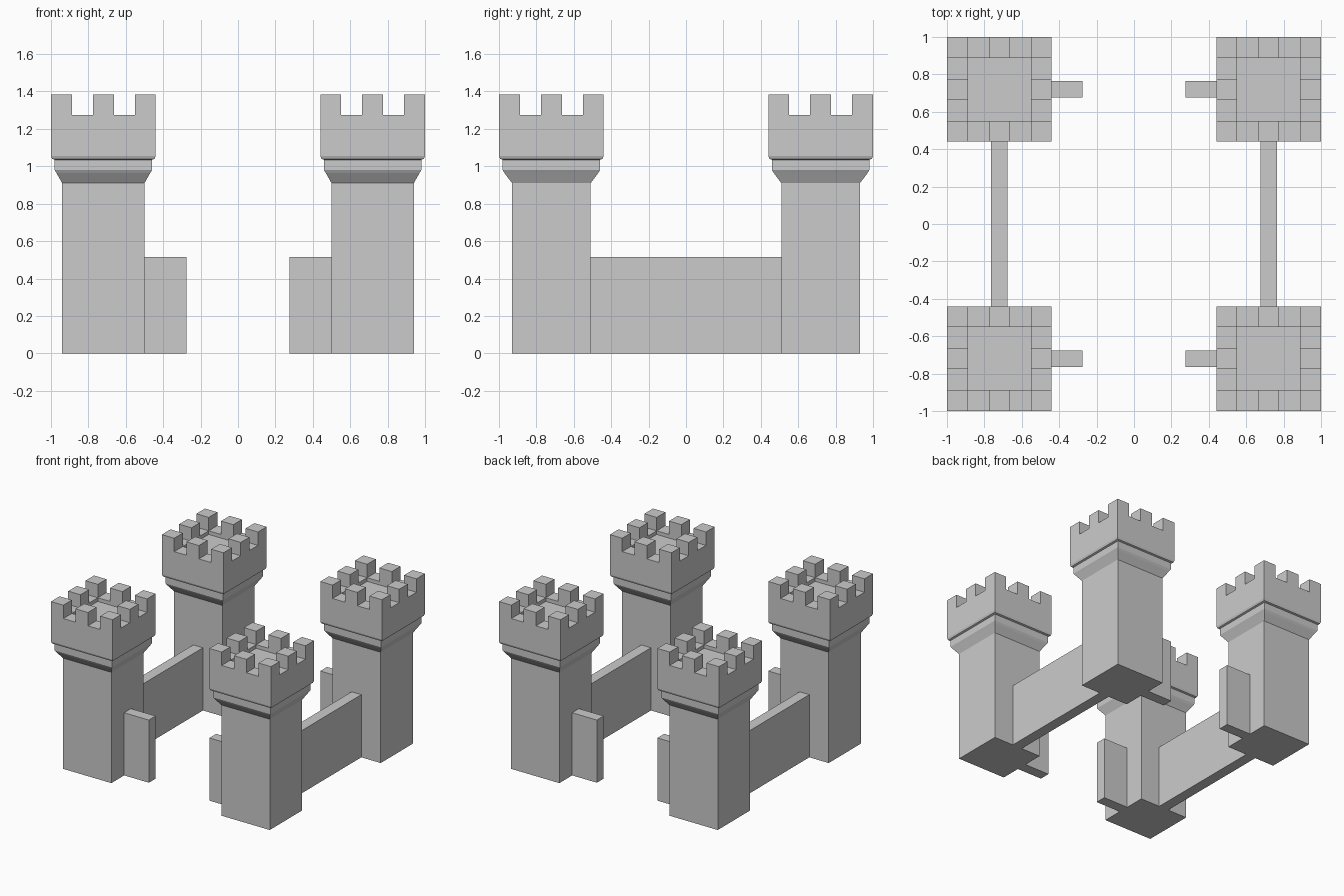
import bpy, bmesh

if "Cube" in bpy.data.objects:
    bpy.data.objects.remove(bpy.data.objects["Cube"])

C = 0.72            # tower centre offset in x and y
SIDES = [(0, -1), (1, 0), (0, 1), (-1, 0)]


def rect(x0, x1, y0, y1):
    return [(x0, y0), (x1, y0), (x1, y1), (x0, y1)]


def finish(bm, name, mirror_x=False, mirror_y=False):
    bmesh.ops.remove_doubles(bm, verts=bm.verts, dist=1e-5)
    mesh = bpy.data.meshes.new(name)
    bm.to_mesh(mesh)
    bm.free()
    ob = bpy.data.objects.new(name, mesh)
    bpy.context.collection.objects.link(ob)
    if mirror_x or mirror_y:
        m = ob.modifiers.new("Mirror", 'MIRROR')
        m.use_axis = (mirror_x, mirror_y, False)
        m.use_mirror_merge = False
    return ob


def quad(bm, pts):
    bm.faces.new([bm.verts.new(p) for p in pts])


def loft(bm, rings, cap_top=False):
    """Rings are (corner list, z), from bottom to top."""
    for (a, za), (b, zb) in zip(rings, rings[1:]):
        for k in range(4):
            n = (k + 1) % 4
            quad(bm, [(*a[k], za), (*a[n], za), (*b[n], zb), (*b[k], zb)])
    a, za = rings[0]
    quad(bm, [(*p, za) for p in reversed(a)])
    if cap_top:
        b, zb = rings[-1]
        quad(bm, [(*p, zb) for p in b])


def wall(name, x0, x1, y0, y1, **mirror):
    bm = bmesh.new()
    r = rect(x0, x1, y0, y1)
    loft(bm, [(r, 0), (r, 0.515)], cap_top=True)
    finish(bm, name, **mirror)


# Towers: shaft and corbel profile as half width x, half width y, height
BASE, DECK, TOP, FLOOR = 1.056, 1.275, 1.385, 1.245
profile = [(0.22, 0.21, 0), (0.22, 0.21, 0.91), (0.25, 0.25, 0.963),
           (0.26, 0.26, 0.98), (0.26, 0.26, 1.035), (0.274, 0.274, 1.04),
           (0.28, 0.28, BASE)]
bm = bmesh.new()
loft(bm, [(rect(C - hx, C + hx, C - hy, C + hy), z) for hx, hy, z in profile])


# Crown: 5 x 5 cells, border alternates merlon and gap around a sunken deck
def height(i, j):
    if not (0 <= i < 5 and 0 <= j < 5):
        return BASE
    if 0 < i < 4 and 0 < j < 4:
        return FLOOR
    return TOP if i % 2 == 0 and j % 2 == 0 else DECK


s = 0.56 / 5
for i in range(5):
    for j in range(5):
        x, y, h = C - 0.28 + i * s, C - 0.28 + j * s, height(i, j)
        c = rect(x, x + s, y, y + s)
        quad(bm, [(*p, h) for p in c])
        for k, (di, dj) in enumerate(SIDES):
            low, n = height(i + di, j + dj), (k + 1) % 4
            if low < h:
                quad(bm, [(*c[k], low), (*c[n], low), (*c[n], h), (*c[k], h)])
finish(bm, "corner_towers", mirror_x=True, mirror_y=True)

# Long side walls between the towers
wall("side_walls", C - 0.044, C + 0.044, -0.51, 0.51, mirror_x=True)

# Short wall stubs beside the front and back openings
wall("gate_wall_stubs", 0.275, 0.50, C - 0.044, C + 0.044,
     mirror_x=True, mirror_y=True)
